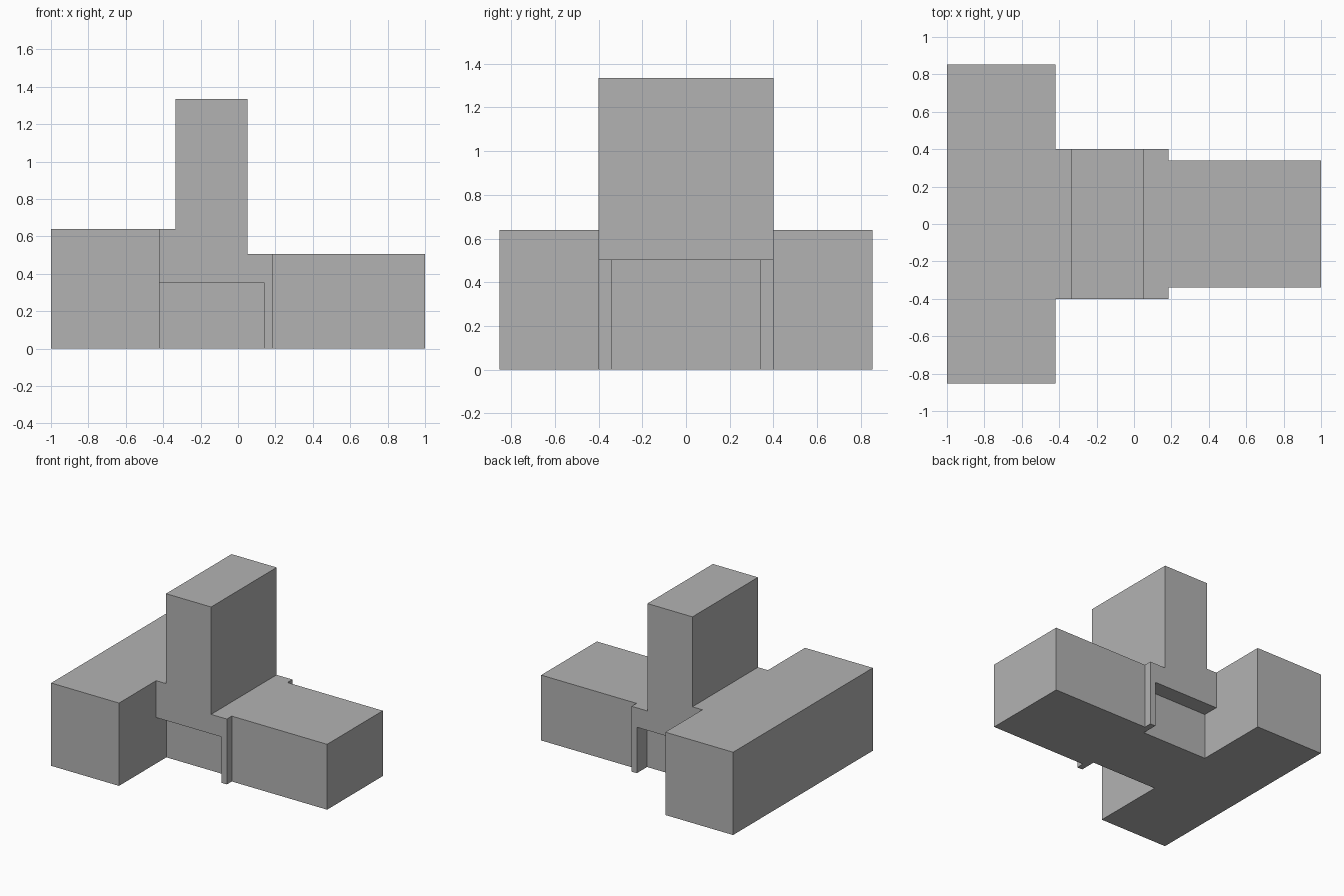
import bpy
import bmesh

cube = bpy.data.objects.get("Cube")
if cube:
    bpy.data.objects.remove(cube)

grey = bpy.data.materials.new("plain grey")
grey.use_nodes = True
grey.diffuse_color = (0.45, 0.45, 0.45, 1)
grey.node_tree.nodes["Principled BSDF"].inputs["Base Color"].default_value = (0.45, 0.45, 0.45, 1)


def extrude_profile(name, profile, half_depth):
    """Closed x-z profile, extruded evenly to the front and back."""
    bm = bmesh.new()
    face = bm.faces.new([bm.verts.new((x, -half_depth, z)) for x, z in profile])
    grown = bmesh.ops.extrude_face_region(bm, geom=[face])
    moved = [v for v in grown["geom"] if isinstance(v, bmesh.types.BMVert)]
    bmesh.ops.translate(bm, verts=moved, vec=(0, 2 * half_depth, 0))
    bmesh.ops.recalc_face_normals(bm, faces=bm.faces)
    mesh = bpy.data.meshes.new(name)
    bm.to_mesh(mesh)
    bm.free()
    mesh.materials.append(grey)
    obj = bpy.data.objects.new(name, mesh)
    bpy.context.collection.objects.link(obj)
    return obj


def block(name, x0, x1, height, half_depth):
    return extrude_profile(name, [(x0, 0), (x1, 0), (x1, height), (x0, height)], half_depth)


# Central tower with its shoulders, and the leg that closes the side recesses
wing_top, hall_top, tower_top, recess_top = 0.64, 0.505, 1.335, 0.355
building = extrude_profile("building_mass", [
    (-0.5, recess_top), (0.14, recess_top), (0.14, 0), (0.185, 0),
    (0.185, hall_top), (0.05, hall_top), (0.05, tower_top),
    (-0.335, tower_top), (-0.335, wing_top), (-0.5, wing_top)], 0.4)

# Wide cross wing, long hall, and the set-back wall between them
parts = [
    block("cross_wing", -1, -0.42, wing_top, 0.853),
    block("long_hall", 0.16, 1, hall_top, 0.34),
    block("recessed_wall", -0.5, 0.17, 0.4, 0.275),
]

# Merge the parts into one clean shell
for part in parts:
    union = building.modifiers.new("join " + part.name, 'BOOLEAN')
    union.operation = 'UNION'
    union.solver = 'EXACT'
    union.object = part
bpy.context.view_layer.update()
merged = bpy.data.meshes.new_from_object(
    building.evaluated_get(bpy.context.evaluated_depsgraph_get()))
building.modifiers.clear()
building.data = merged
for part in parts:
    bpy.data.objects.remove(part)

# Dissolve the seams on flat surfaces
bm = bmesh.new()
bm.from_mesh(merged)
bmesh.ops.remove_doubles(bm, verts=bm.verts, dist=0.0005)
bmesh.ops.dissolve_limit(bm, angle_limit=0.01, verts=bm.verts, edges=bm.edges)
bm.to_mesh(merged)
bm.free()
